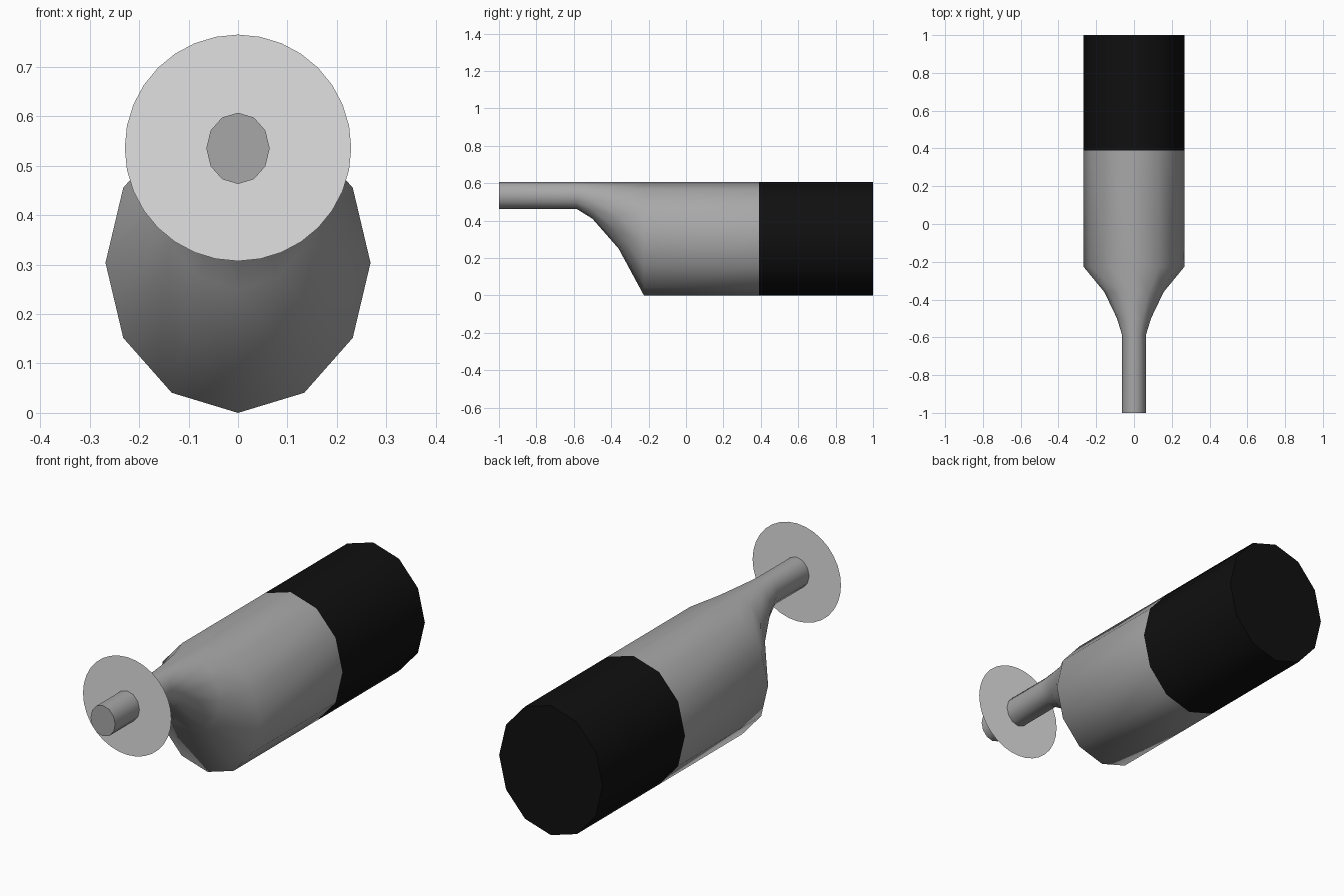
import bpy, bmesh, math

if "Cube" in bpy.data.objects:
    bpy.data.objects.remove(bpy.data.objects["Cube"])

SIDES = 12
TOP = 0.607  # the top line stays level along the whole part


def material(name, value):
    m = bpy.data.materials.new(name)
    m.diffuse_color = (value, value, value, 1)
    m.use_nodes = True
    m.node_tree.nodes["Principled BSDF"].inputs["Base Color"].default_value = m.diffuse_color
    return m


def ring(bm, y, half_width, bottom):
    rz, cz = (TOP - bottom) / 2, (TOP + bottom) / 2
    return [bm.verts.new((half_width * math.cos(2 * math.pi * i / SIDES), y,
                          cz + rz * math.sin(2 * math.pi * i / SIDES)))
            for i in range(SIDES)]


def finish(bm, name, mats):
    bmesh.ops.recalc_face_normals(bm, faces=bm.faces[:])
    me = bpy.data.meshes.new(name)
    bm.to_mesh(me)
    bm.free()
    ob = bpy.data.objects.new(name, me)
    bpy.context.collection.objects.link(ob)
    for m in mats:
        me.materials.append(m)
    return ob


grey = material("mid grey", 0.39)
black = material("black", 0.005)
pale = material("pale grey", 0.75)

# Body: neck, flared shoulder, barrel and black rear end (y, half width, bottom z)
sections = [(-1.0, 0.064, 0.463), (-0.585, 0.064, 0.463), (-0.50, 0.09, 0.41),
            (-0.36, 0.157, 0.25), (-0.225, 0.268, 0.0),
            (0.39, 0.268, 0.0), (1.0, 0.268, 0.0)]
bm = bmesh.new()
rings = [ring(bm, *s) for s in sections]
for a, b in zip(rings, rings[1:]):
    for i in range(SIDES):
        j = (i + 1) % SIDES
        bm.faces.new((a[i], a[j], b[j], b[i]))
bm.faces.new(rings[0])
bm.faces.new(rings[-1])
for f in bm.faces:
    f.material_index = 1 if f.calc_center_median().y > 0.39 else 0
body = finish(bm, "handle_body", [grey, black])
bpy.context.view_layer.objects.active = body
body.select_set(True)
bpy.ops.object.shade_smooth_by_angle(angle=math.radians(70))

# Thin round guard disc around the neck
bm = bmesh.new()
bmesh.ops.create_circle(bm, cap_ends=True, segments=32, radius=0.229)
for v in bm.verts:
    v.co = (v.co.x, -0.82, 0.536 + v.co.y)
disc = finish(bm, "guard_disc", [pale])
if disc.data.polygons[0].normal.y > 0:
    disc.data.flip_normals()
